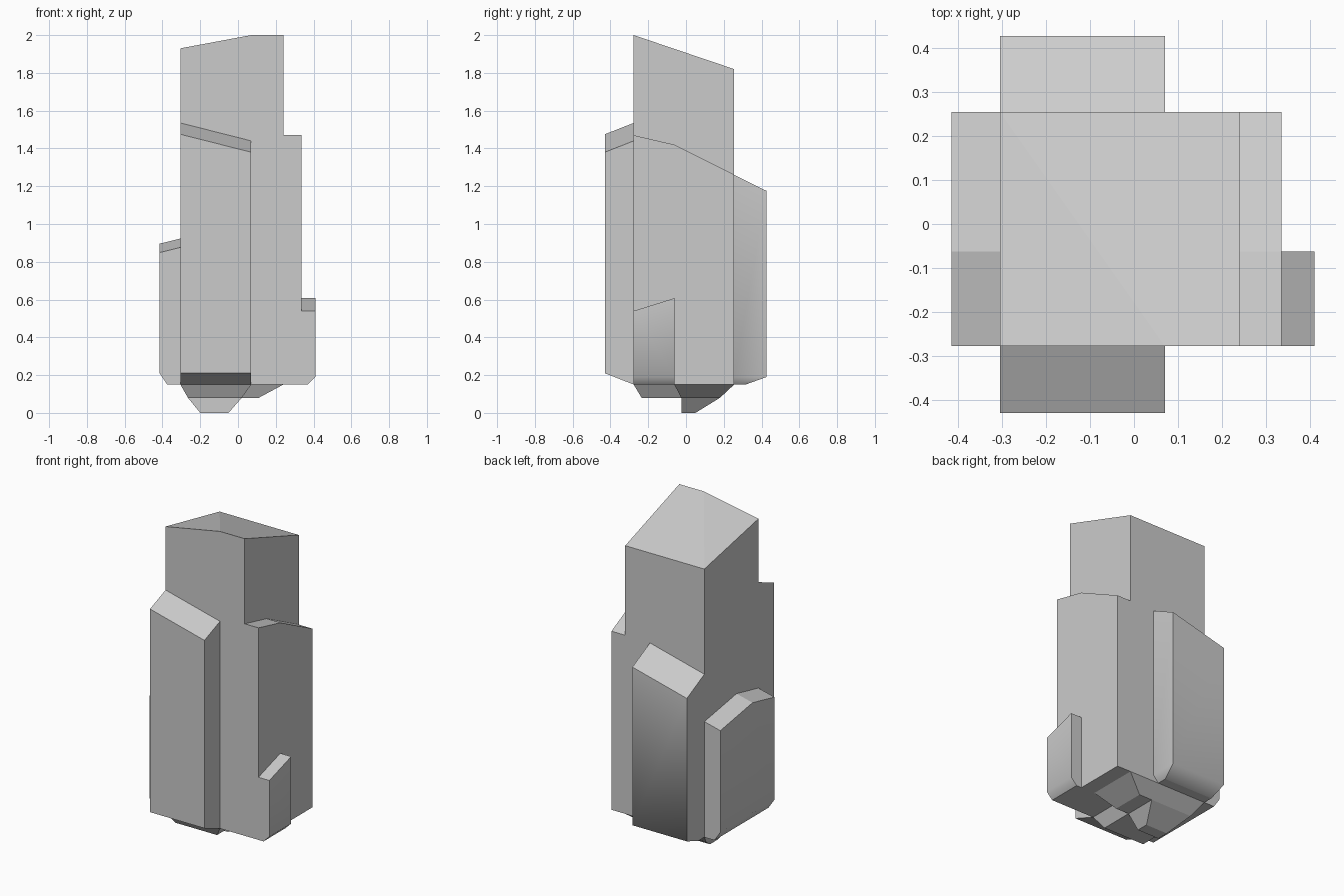
import bpy, bmesh

cube = bpy.data.objects.get("Cube")
if cube:
    bpy.data.objects.remove(cube, do_unlink=True)

grey = bpy.data.materials.new("light grey")
grey.use_nodes = True
COLOR = (0.6, 0.6, 0.6, 1)
grey.diffuse_color = COLOR
grey.node_tree.nodes["Principled BSDF"].inputs["Base Color"].default_value = COLOR

# Outer limits of the central tower
L, R, F, B = -0.305, 0.24, -0.277, 0.255
BASE = 0.15      # underside of the main body
MID = 0.07       # right edge of the front and back slabs
FOLD = -0.062    # crease line across the side slabs


def rect(x0, x1, y0, y1, z):
    """Four corners at one height."""
    return [(x, y, z) for x in (x0, x1) for y in (y0, y1)]


def solid(name, points, soft_bevel=False):
    """Convex faceted block; soft_bevel blends the walls into the lower bevel."""
    bm = bmesh.new()
    for p in points:
        bm.verts.new(p)
    bmesh.ops.convex_hull(bm, input=bm.verts[:])
    bmesh.ops.dissolve_limit(bm, angle_limit=0.02, verts=bm.verts[:], edges=bm.edges[:])
    bmesh.ops.recalc_face_normals(bm, faces=bm.faces[:])
    for f in bm.faces:
        f.smooth = soft_bevel
    for e in bm.edges:
        low = all(0.18 < v.co.z < 0.3 for v in e.verts)
        e.smooth = soft_bevel and low and e.calc_face_angle(2) < 1.3
    mesh = bpy.data.meshes.new(name)
    bm.to_mesh(mesh)
    bm.free()
    mesh.materials.append(grey)
    obj = bpy.data.objects.new(name, mesh)
    bpy.context.scene.collection.objects.link(obj)
    return obj


# Tall core with a sloped roof and one lowered corner
solid("tower", rect(L, R, F, B, BASE) + [
    (L, F, 1.93), (MID, F, 2.0), (R, F, 2.0), (R, B, 1.82), (L, B, 1.82)])

# Right slab, its top falling toward the back
solid("right_slab", rect(R, 0.335, F, B, BASE) + [
    (x, y, z) for x in (R, 0.335)
    for y, z in ((F, 1.47), (FOLD, 1.42), (B, 1.262))])

# Low step on the front of the right slab
solid("right_step", rect(0.335, 0.37, F, FOLD, BASE) + rect(0.335, 0.41, F, FOLD, 0.19) + [
    (x, y, z) for x in (0.335, 0.41) for y, z in ((F, 0.54), (FOLD, 0.607))], True)

# Left slab with a ridge across its top
solid("left_slab", rect(-0.375, L, F, B, BASE) + rect(-0.415, L, F, B, 0.21) + [
    (x, y, z - drop) for x, drop in ((L, 0), (-0.415, 0.027))
    for y, z in ((F, 0.876), (FOLD, 0.923), (B, 0.87))], True)

# Front slab with a slanted top and a sloped underside
solid("front_slab", rect(L, MID, -0.43, F, 0.21) + [
    (L, F, BASE), (MID, F, BASE),
    (L, F, 1.535), (MID, F, 1.44), (L, -0.43, 1.475), (MID, -0.43, 1.38)])

# Back slab, bevelled below at the back and right
solid("back_slab", rect(L, MID, B, 0.427, 0.19) + rect(L, 0.035, B, 0.315, BASE) + [
    (L, B, 1.165), (MID, B, 1.26), (L, 0.427, 1.08), (MID, 0.427, 1.175)], True)

# Tapered pieces under the body
solid("front_underside", rect(L, MID, F, FOLD, BASE) + rect(-0.265, 0.02, -0.235, -0.025, 0.08))
solid("rear_underside", rect(L, R, FOLD, B, BASE) + rect(-0.265, 0.11, -0.025, 0.18, 0.08))
solid("bottom_tip", rect(-0.265, 0.02, -0.025, 0.18, 0.08) + rect(-0.2, -0.05, -0.025, 0.05, 0))
